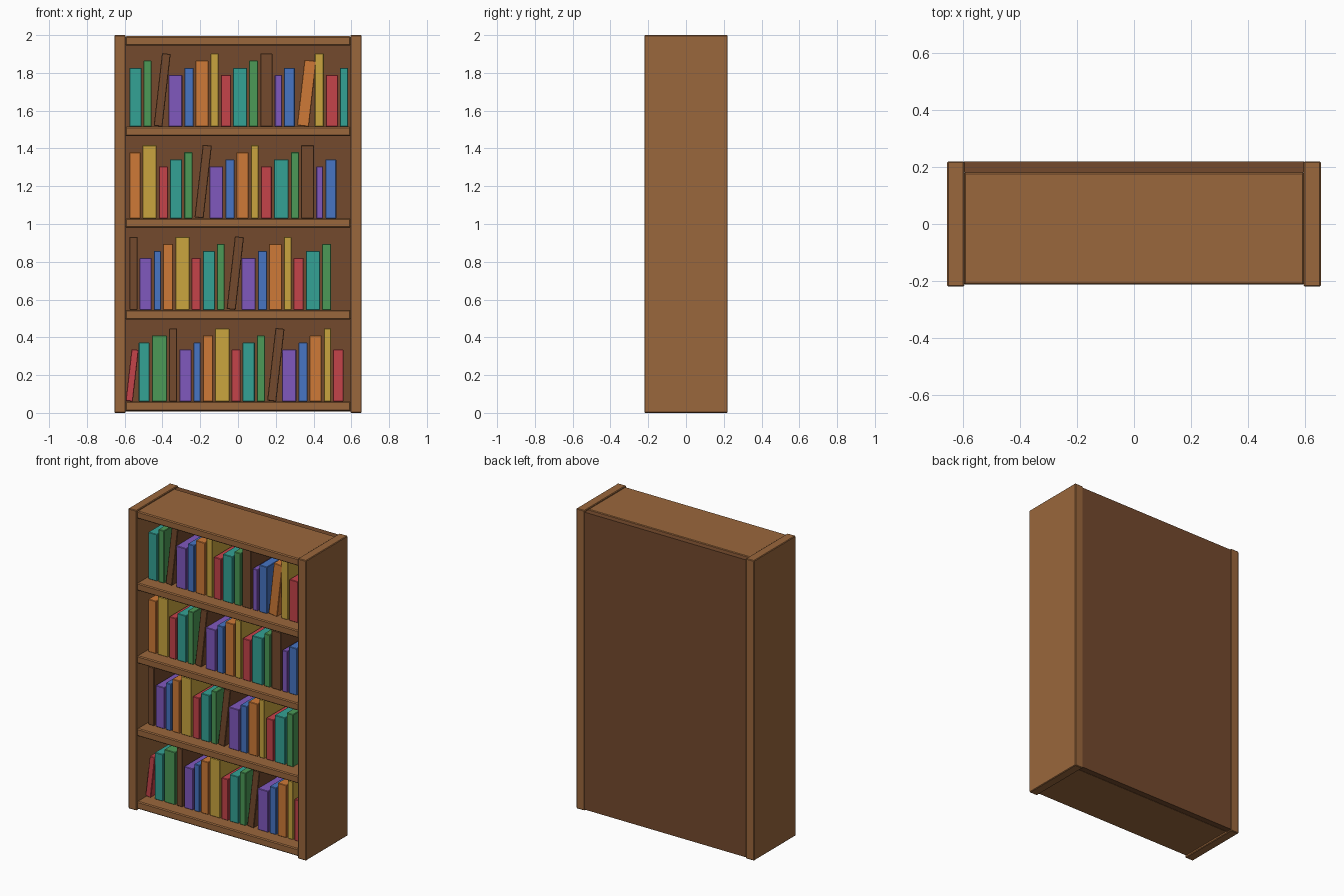
import bpy, bmesh, math
from mathutils import Matrix

if "Cube" in bpy.data.objects:
    bpy.data.objects.remove(bpy.data.objects["Cube"])


def linear(c):
    return c / 12.92 if c <= 0.04045 else ((c + 0.055) / 1.055) ** 2.4


def material(name, hex_rgb):
    m = bpy.data.materials.new(name)
    rgb = [linear(int(hex_rgb[i:i + 2], 16) / 255) for i in (0, 2, 4)]
    m.diffuse_color = (*rgb, 1)
    m.use_nodes = True
    m.node_tree.nodes["Principled BSDF"].inputs["Base Color"].default_value = m.diffuse_color
    return m


WOOD = material("oak_wood", "9A673C")
DARK = material("dark_wood", "744A2D")
COVERS = [("red", material("red_cover", "C5434A")),
          ("teal", material("teal_cover", "34A295")),
          ("green", material("green_cover", "4C9A57")),
          ("brown", DARK),
          ("purple", material("purple_cover", "8058BE")),
          ("blue", material("blue_cover", "4775C4")),
          ("orange", material("orange_cover", "CF7A37")),
          ("yellow", material("yellow_cover", "CAA53E"))]


def box(name, x, y, z, mat, bevel=0.0, lean=0.0):
    """Box from (min, max) ranges; lean tips it to the right about its lower right edge."""
    bm = bmesh.new()
    bmesh.ops.create_cube(bm, size=1)
    size = [r[1] - r[0] for r in (x, y, z)]
    bmesh.ops.scale(bm, vec=size, verts=bm.verts)
    if bevel:
        bmesh.ops.bevel(bm, geom=bm.edges[:], offset=bevel, segments=1, affect='EDGES')
    # origin at the lower right edge so leaning books stay on the shelf
    bmesh.ops.translate(bm, vec=(-size[0] / 2, 0, size[2] / 2), verts=bm.verts)
    if lean:
        bmesh.ops.rotate(bm, cent=(0, 0, 0), verts=bm.verts,
                         matrix=Matrix.Rotation(lean, 3, 'Y'))
    me = bpy.data.meshes.new(name)
    bm.to_mesh(me)
    bm.free()
    me.materials.append(mat)
    ob = bpy.data.objects.new(name, me)
    ob.location = (x[1], sum(y) / 2, z[0])
    bpy.context.collection.objects.link(ob)
    return ob


# Case: two sides, back panel, top board
for side, s in (("left", -1), ("right", 1)):
    box(side + "_side", sorted((s * 0.595, s * 0.655)), (-0.22, 0.22), (0, 2), WOOD, 0.004)
box("back_panel", (-0.596, 0.596), (0.18, 0.219), (0.008, 1.99), DARK)
box("top_board", (-0.597, 0.597), (-0.213, 0.181), (1.945, 1.994), WOOD, 0.006)

# Shelves (top heights) with their books: first cover and widths in millimetres
ROWS = [
    (0.06, 0, -0.595, (0, 11),
     (38, 58, 80, 43, 64, 38, 54, 75, 48, 64, 43, 48, 75, 48, 64, 38, 54)),
    (0.545, 3, -0.575, (8,),
     (43, 64, 37, 54, 75, 48, 64, 39, 48, 75, 48, 68, 39, 54, 75, 48)),
    (1.03, 6, -0.575, (5,),
     (58, 75, 48, 64, 43, 48, 73, 48, 64, 42, 58, 78, 43, 69, 37, 58)),
    (1.515, 1, -0.575, (2, 13),
     (64, 42, 46, 74, 48, 68, 43, 54, 73, 48, 65, 38, 57, 63, 48, 63, 43)),
]
HEIGHTS = (0.275, 0.312, 0.35, 0.387)
GAP, LEAN = 0.0113, math.radians(6.5)

for row, (top, first, x, leaning, widths) in enumerate(ROWS, 1):
    box(f"shelf_{row}", (-0.597, 0.597), (-0.213, 0.181), (top - 0.05, top), WOOD, 0.006)
    for i, mm in enumerate(widths):
        w = mm / 1000
        color, mat = COVERS[(first + i) % 8]
        h = HEIGHTS[(first + i) % 4]
        box(f"{color}_book_{row}_{i + 1}", (x, x + w), (-0.125, 0.125), (top, top + h),
            mat, 0.003, LEAN if i in leaning else 0)
        x += w + GAP + (0.02 if i in leaning else 0)
